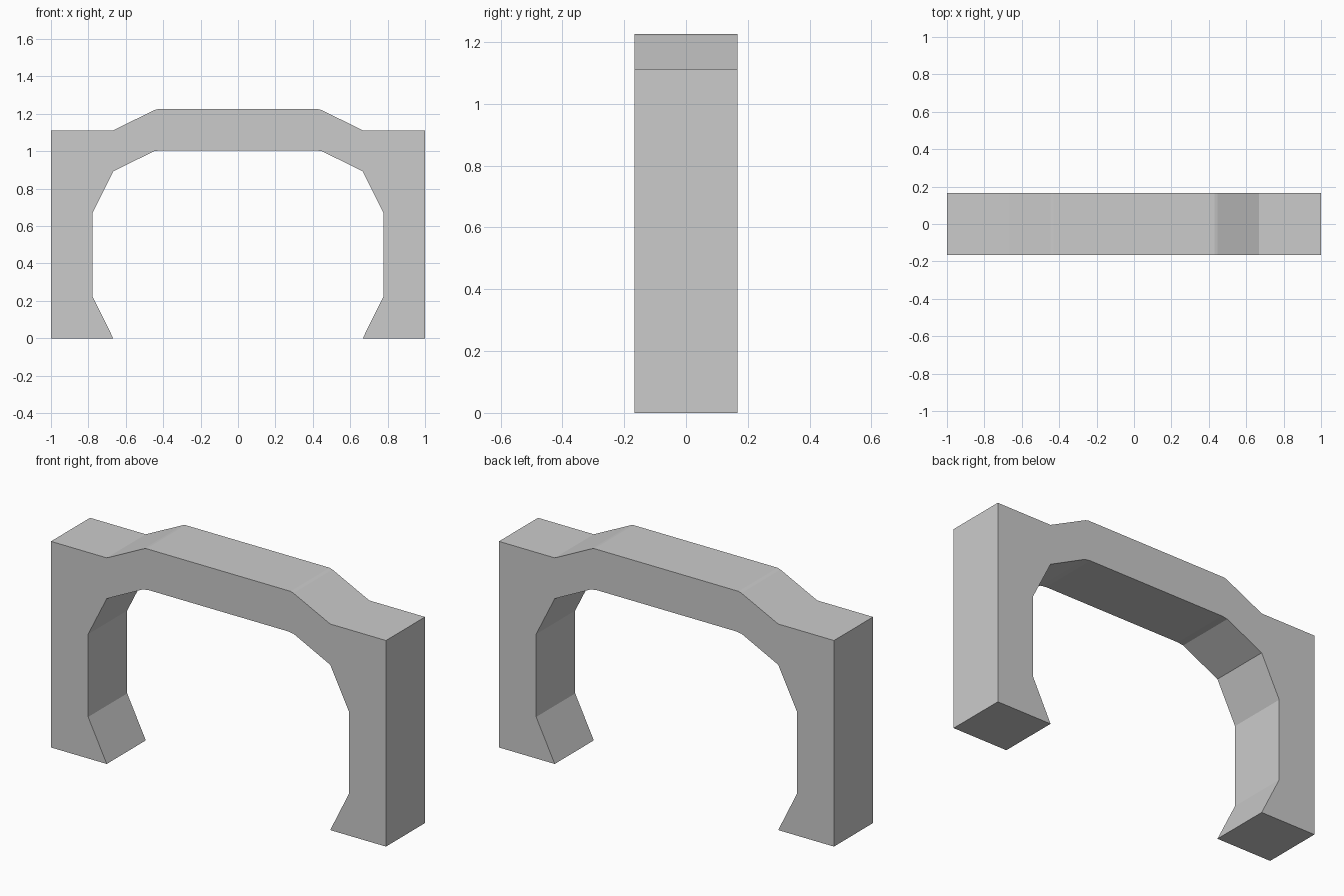
import bpy, bmesh

if "Cube" in bpy.data.objects:
    bpy.data.objects.remove(bpy.data.objects["Cube"])

HALF_DEPTH = 0.1665

# right half of the arch outline: outer edge going up, inner edge going down
outer = [(1.0, 0.0), (1.0, 1.112), (0.667, 1.112), (0.447, 1.22), (0.43, 1.225)]
inner = [(0.415, 1.005), (0.45, 1.0), (0.667, 0.892), (0.778, 0.671), (0.778, 0.224), (0.667, 0.0)]


def mirrored(points):
    return [(-x, z) for x, z in reversed(points)]


# full outline: over the top, then back under the span
outline = outer + mirrored(outer) + mirrored(inner) + inner
# mirrored(inner) starts at the left foot; inner ends at the right foot

# extrude the outline through the depth
bm = bmesh.new()
face = bm.faces.new([bm.verts.new((x, -HALF_DEPTH, z)) for x, z in outline])
result = bmesh.ops.extrude_face_region(bm, geom=[face])
back = [v for v in result["geom"] if isinstance(v, bmesh.types.BMVert)]
bmesh.ops.translate(bm, verts=back, vec=(0, 2 * HALF_DEPTH, 0))
bmesh.ops.recalc_face_normals(bm, faces=bm.faces)
bmesh.ops.triangulate(bm, faces=[f for f in bm.faces if len(f.verts) > 4])

mesh = bpy.data.meshes.new("archway")
bm.to_mesh(mesh)
bm.free()
archway = bpy.data.objects.new("archway", mesh)
bpy.context.collection.objects.link(archway)
